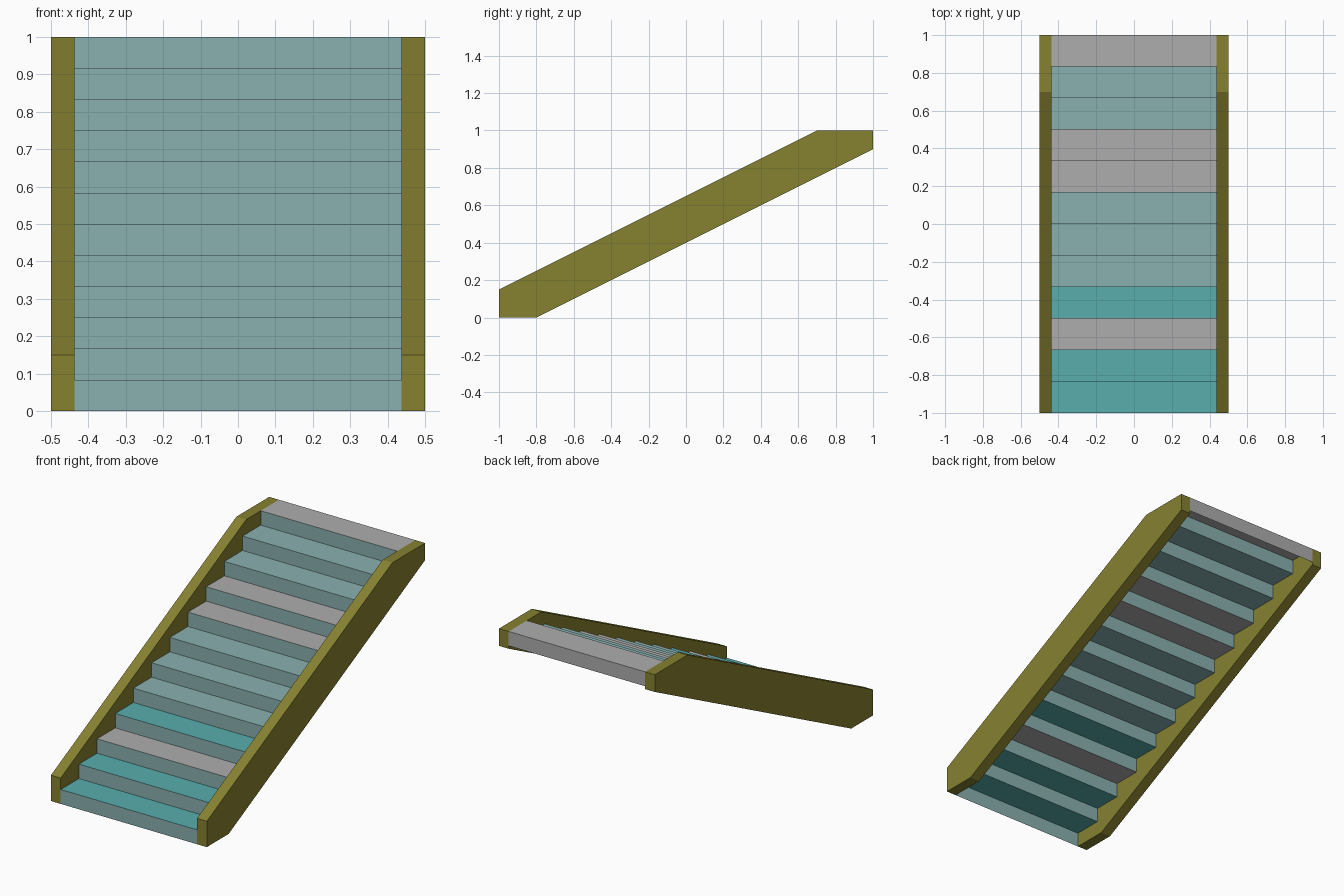
import bpy, bmesh

if "Cube" in bpy.data.objects:
    bpy.data.objects.remove(bpy.data.objects["Cube"])

STEPS = 12
RUN, RISE = 2 / STEPS, 1 / STEPS
HALF_IN, HALF_OUT = 0.4375, 0.5


def material(name, color):
    m = bpy.data.materials.new(name)
    m.diffuse_color = (*color, 1)
    m.use_nodes = True
    m.node_tree.nodes["Principled BSDF"].inputs["Base Color"].default_value = m.diffuse_color
    return m


def extrude_profile(name, profile, x0, x1, closed, mats):
    """Sweep a (y, z) profile along x; closed profiles become solids."""
    bm = bmesh.new()
    a = [bm.verts.new((x0, y, z)) for y, z in profile]
    b = [bm.verts.new((x1, y, z)) for y, z in profile]
    n = len(profile)
    for i in range(n if closed else n - 1):
        j = (i + 1) % n
        bm.faces.new((a[i], b[i], b[j], a[j]))
    if closed:
        bm.faces.new(a)
        bm.faces.new(b[::-1])
        bmesh.ops.recalc_face_normals(bm, faces=bm.faces)
    mesh = bpy.data.meshes.new(name)
    bm.to_mesh(mesh)
    bm.free()
    for m in mats:
        mesh.materials.append(m)
    obj = bpy.data.objects.new(name, mesh)
    bpy.context.collection.objects.link(obj)
    return obj


olive = material("olive", (0.24, 0.22, 0.03))
teal = material("teal", (0.10, 0.42, 0.42))
pale = material("pale_teal", (0.25, 0.44, 0.43))
grey = material("grey", (0.42, 0.42, 0.42))

# Side stringers: sloped boards with clipped ends
board = [(-1, 0), (-0.8, 0), (1, 0.9), (1, 1), (0.7, 1), (-1, 0.15)]
extrude_profile("right_stringer", board, HALF_IN, HALF_OUT, True, [olive])
extrude_profile("left_stringer", board, -HALF_OUT, -HALF_IN, True, [olive])

# Folded sheet of risers and treads, ending in a short back panel
zigzag = [(-1, 0)]
for i in range(STEPS):
    zigzag += [(-1 + i * RUN, (i + 1) * RISE), (-1 + (i + 1) * RUN, (i + 1) * RISE)]
zigzag.append((1, 1 - RISE))
steps = extrude_profile("steps", zigzag, -HALF_IN, HALF_IN, False, [teal, pale, grey])

# Tread tints from bottom to top; risers are pale, the back panel grey
tread_tints = [0, 0, 2, 0, 1, 1, 1, 2, 2, 1, 1, 2]
for k, face in enumerate(steps.data.polygons):
    if k == 2 * STEPS:
        face.material_index = 2
    else:
        face.material_index = tread_tints[k // 2] if k % 2 else 1
